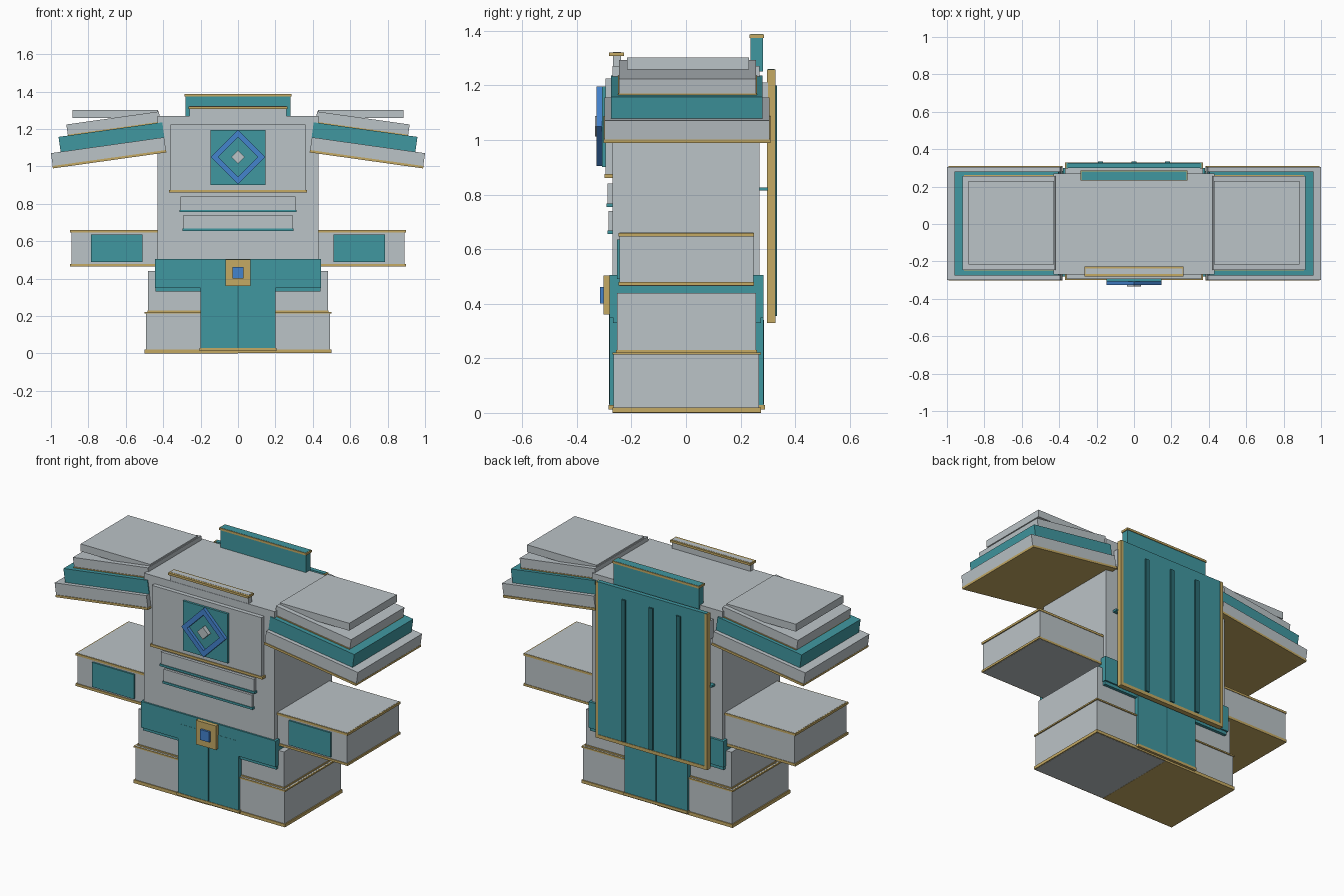
import bpy, bmesh, math

if "Cube" in bpy.data.objects:
    bpy.data.objects.remove(bpy.data.objects["Cube"])


def material(name, rgb):
    lin = [(c / 255 / 12.92) if c < 10 else ((c / 255 + 0.055) / 1.055) ** 2.4 for c in rgb]
    m = bpy.data.materials.new(name)
    m.diffuse_color = (*lin, 1)
    m.use_nodes = True
    m.node_tree.nodes["Principled BSDF"].inputs["Base Color"].default_value = m.diffuse_color
    return m


GREY = material("pale grey", (187, 195, 199))
TEAL = material("teal", (64, 151, 160))
DARK = material("dark teal", (42, 108, 115))
GOLD = material("gold", (197, 170, 100))
BLUE = material("blue", (68, 131, 206))


def finish(name, bm, mat):
    bmesh.ops.recalc_face_normals(bm, faces=bm.faces)
    me = bpy.data.meshes.new(name)
    bm.to_mesh(me)
    bm.free()
    me.materials.append(mat)
    ob = bpy.data.objects.new(name, me)
    bpy.context.collection.objects.link(ob)
    return ob


def box(name, x, y, z, mat, rot=0.0):
    """Box from (min, max) ranges, turned about its centre around the y axis."""
    bm = bmesh.new()
    bmesh.ops.create_cube(bm, size=1)
    for v in bm.verts:
        v.co = [c * abs(r[1] - r[0]) for c, r in zip(v.co, (x, y, z))]
    ob = finish(name, bm, mat)
    ob.location = [(r[0] + r[1]) / 2 for r in (x, y, z)]
    ob.rotation_euler[1] = rot
    return ob


def sym(w):
    return (-w, w)


# Torso
box("torso", sym(0.43), sym(0.27), (0.36, 1.27), GREY)

# Chest plate with gold lower edge
box("chest_plate", sym(0.362), (-0.295, -0.26), (0.87, 1.225), GREY)
box("chest_trim", sym(0.37), (-0.299, -0.26), (0.86, 0.875), GOLD)
box("chest_square", sym(0.148), (-0.308, -0.29), (0.90, 1.195), TEAL)

# Diamond frame and centre stud
bm = bmesh.new()
rings = []
for y, r in ((-0.327, 0.146), (-0.327, 0.106), (-0.30, 0.106), (-0.30, 0.146)):
    rings.append([bm.verts.new((r * math.cos(a * math.pi / 2), y, 1.05 + r * math.sin(a * math.pi / 2)))
                  for a in range(4)])
for k in range(4):
    p, q = rings[k], rings[(k + 1) % 4]
    for a in range(4):
        b = (a + 1) % 4
        bm.faces.new((p[a], p[b], q[b], q[a]))
finish("diamond_frame", bm, BLUE)
box("diamond_stud", sym(0.026), (-0.333, -0.30), (1.024, 1.076), GREY, math.pi / 4)

# Belly bands
for i, (w, z0, z1, f) in enumerate(((0.313, 0.755, 0.84, -0.287), (0.297, 0.655, 0.74, -0.284))):
    box(f"belly_band_{i}", sym(w - 0.006), (f, -0.26), (z0 + 0.005, z1), GREY)
    box(f"belly_band_trim_{i}", sym(w), (f - 0.004, -0.26), (z0, z0 + 0.013), TEAL)

# Collars with gold rims
box("front_collar", sym(0.258), (-0.268, -0.238), (1.22, 1.322), GREY)
box("front_collar_rim", sym(0.264), (-0.282, -0.228), (1.308, 1.321), GOLD)
box("back_collar", sym(0.282), (0.236, 0.282), (1.25, 1.388), TEAL)
box("back_collar_rim", sym(0.287), (0.232, 0.286), (1.374, 1.387), GOLD)

# Belt and buckle
box("belt", sym(0.445), (-0.28, 0.284), (0.35, 0.505), TEAL)
box("belt_lower_edge", sym(0.44), (-0.268, 0.275), (0.33, 0.36), TEAL)
box("buckle", sym(0.066), (-0.303, -0.27), (0.36, 0.503), GOLD)
box("buckle_gem", sym(0.03), (-0.315, -0.29), (0.40, 0.462), BLUE)

# Front and back hanging cloths
box("front_cloth", sym(0.2), (-0.281, -0.25), (0.02, 0.44), TEAL)
box("front_cloth_seam", sym(0.004), (-0.283, -0.26), (0.03, 0.38), DARK)
box("front_cloth_hem", sym(0.206), (-0.284, -0.25), (0.012, 0.028), GOLD)
box("back_cloth", sym(0.208), (0.25, 0.284), (0.025, 0.48), TEAL)
box("back_cloth_seam", sym(0.003), (0.27, 0.286), (0.03, 0.34), DARK)
box("back_cloth_hem", sym(0.21), (0.25, 0.289), (0.012, 0.028), GOLD)

# Cape with gold borders, ribs and mounting strips
box("cape", sym(0.36), (0.30, 0.325), (0.335, 1.26), TEAL)
box("cape_hem", sym(0.369), (0.297, 0.328), (0.33, 0.35), GOLD)
for i, x in enumerate((-0.18, 0, 0.18)):
    box(f"cape_rib_{i}", (x - 0.013, x + 0.013), (0.31, 0.334), (0.355, 1.2), DARK)
box("cape_lower_mount", sym(0.38), (0.26, 0.30), (0.814, 0.826), TEAL)
box("cape_upper_mount", sym(0.37), (0.26, 0.30), (1.10, 1.21), GREY)

TILT = math.radians(8)
for s, side in ((1, "right"), (-1, "left")):
    def sx(a, b):
        return (s * a, s * b)

    def part(name, x, y, z, mat, rot=0.0):
        box(f"{side}_{name}", sorted(sx(*x)), y, z, mat, rot)

    def tilted(name, cx, cz, length, y, lo, hi, mat):
        """Shoulder layer; lo and hi are heights across the tilted centre line."""
        m, h = (lo + hi) / 2, hi - lo
        px, pz = cx + m * math.sin(TILT), cz + m * math.cos(TILT)
        part(name, (px - length / 2, px + length / 2), y, (pz - h / 2, pz + h / 2), mat, s * TILT)

    # Small offset decides whether the gold or the grey shows underneath
    under = 0.001 if s > 0 else -0.001

    # Leg blocks with gold bands
    part("boot", (0, 0.492), (-0.265, 0.268), (0.001, 0.222), GREY)
    part("boot_sole_band", (0, 0.499), (-0.27, 0.274), (0.001 + under, 0.02), GOLD)
    part("boot_top_band", (0, 0.499), (-0.27, 0.274), (0.213, 0.2215), GOLD)
    part("thigh", (0, 0.48), (-0.252, 0.257), (0.22, 0.44), GREY)
    part("thigh_band", (0, 0.484), (-0.256, 0.261), (0.22, 0.23), GOLD)

    # Forearm block with gold bands and front panel
    part("forearm", (0.42, 0.89), (-0.243, 0.247), (0.465, 0.66), GREY)
    part("forearm_lower_band", (0.42, 0.897), (-0.248, 0.25), (0.465 + under, 0.479), GOLD)
    part("forearm_upper_band", (0.42, 0.897), (-0.248, 0.25), (0.646, 0.659), GOLD)
    part("forearm_panel", (0.51, 0.787), (-0.253, -0.235), (0.49, 0.636), TEAL)

    # Layered shoulder guard
    tilted("shoulder_base", 0.692, 1.0725, 0.611, (-0.299, 0.305), -0.032, 0.041, GREY)
    tilted("shoulder_base_band", 0.692, 1.0725, 0.613, (-0.303, 0.31), -0.041, -0.028, GOLD)
    tilted("shoulder_middle", 0.677, 1.16, 0.56, (-0.275, 0.281), -0.046, 0.037, TEAL)
    tilted("shoulder_upper", 0.666, 1.228, 0.50, (-0.245, 0.257), -0.032, 0.031, GREY)
    tilted("shoulder_upper_band", 0.666, 1.228, 0.50, (-0.249, 0.261), -0.032, -0.024, GOLD)
    part("shoulder_cap", (0.428, 0.886), (-0.217, 0.231), (1.258, 1.302), GREY)

    # Cape side border
    part("cape_border", (0.352, 0.369), (0.297, 0.328), (0.33, 1.258), GOLD)
